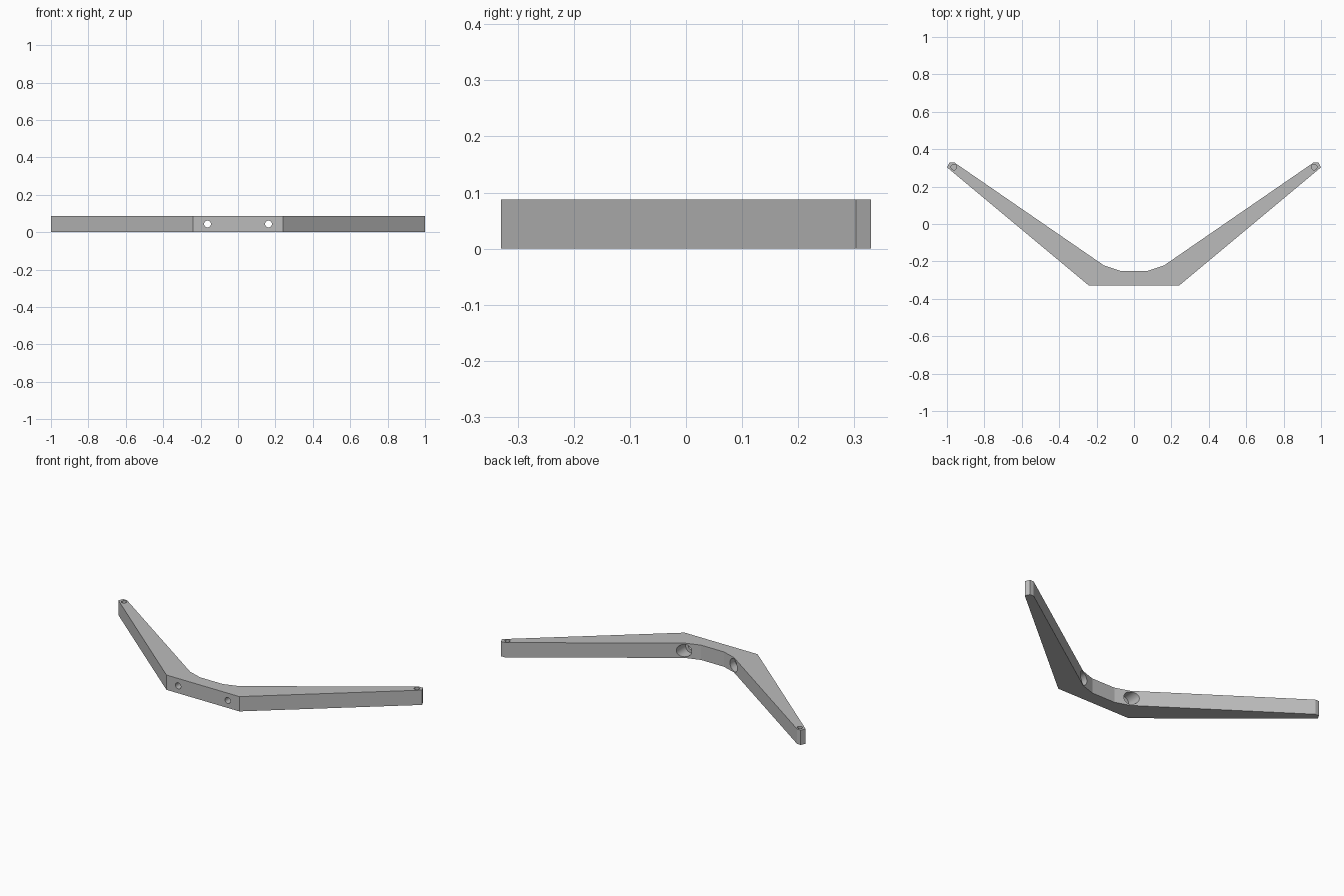
import bpy, bmesh
from mathutils import Matrix, Vector

cube = bpy.data.objects.get("Cube")
if cube:
    bpy.data.objects.remove(cube, do_unlink=True)

HEIGHT = 0.088

# Plain grey
grey = bpy.data.materials.new("plain_grey")
grey.use_nodes = True
colour = (0.5, 0.5, 0.5, 1)
grey.diffuse_color = colour
grey.node_tree.nodes["Principled BSDF"].inputs["Base Color"].default_value = colour


def add_object(name, bm):
    bmesh.ops.recalc_face_normals(bm, faces=bm.faces)
    mesh = bpy.data.meshes.new(name)
    bm.to_mesh(mesh)
    bm.free()
    mesh.materials.append(grey)
    obj = bpy.data.objects.new(name, mesh)
    bpy.context.collection.objects.link(obj)
    return obj


def add_drill(name, start, end, radius):
    """Round cutter running from start to end."""
    start, end = Vector(start), Vector(end)
    axis = end - start
    turn = axis.to_track_quat('Z', 'Y').to_matrix().to_4x4()
    bm = bmesh.new()
    bmesh.ops.create_cone(bm, cap_ends=True, segments=32, radius1=radius, radius2=radius,
                          depth=axis.length,
                          matrix=Matrix.Translation((start + end) / 2) @ turn)
    drill = add_object(name, bm)
    drill.hide_render = True
    drill.hide_set(True)
    return drill


# Bracket body: half outline mirrored across x, then extruded upward
half = [(0.24, -0.33), (1.0, 0.303), (0.986, 0.33), (0.962, 0.33),
        (0.16, -0.222), (0.075, -0.25)]
outline = half + [(-x, y) for x, y in reversed(half)]
bm = bmesh.new()
base = bm.faces.new([bm.verts.new((x, y, 0)) for x, y in outline])
top = bmesh.ops.extrude_face_region(bm, geom=[base])
bmesh.ops.translate(bm, vec=(0, 0, HEIGHT),
                    verts=[v for v in top["geom"] if isinstance(v, bmesh.types.BMVert)])
body = add_object("bracket_body", bm)

# Screw holes, counterbores and blind tip holes on both sides
mid = HEIGHT / 2
drills = []
for side, s in (("left", 1), ("right", -1)):
    x = 0.163 * s
    drills += [
        add_drill(side + "_screw_hole_cutter", (x, -0.4, mid), (x, -0.15, mid), 0.018),
        add_drill(side + "_counterbore_cutter", (x, -0.28, mid), (x, -0.1, mid), 0.037),
        add_drill(side + "_tip_hole_cutter", (0.963 * s, 0.304, 0.035),
                  (0.963 * s, 0.304, 0.12), 0.015),
    ]

for drill in drills:
    cut = body.modifiers.new(drill.name, 'BOOLEAN')
    cut.operation = 'DIFFERENCE'
    cut.solver = 'EXACT'
    cut.object = drill

# Smooth hole walls with sharp edges kept
bpy.ops.object.select_all(action='DESELECT')
bpy.context.view_layer.objects.active = body
body.select_set(True)
for cut in list(body.modifiers):
    bpy.ops.object.modifier_apply(modifier=cut.name)
for drill in drills:
    bpy.data.objects.remove(drill, do_unlink=True)
bpy.ops.object.shade_smooth_by_angle(angle=0.26)
